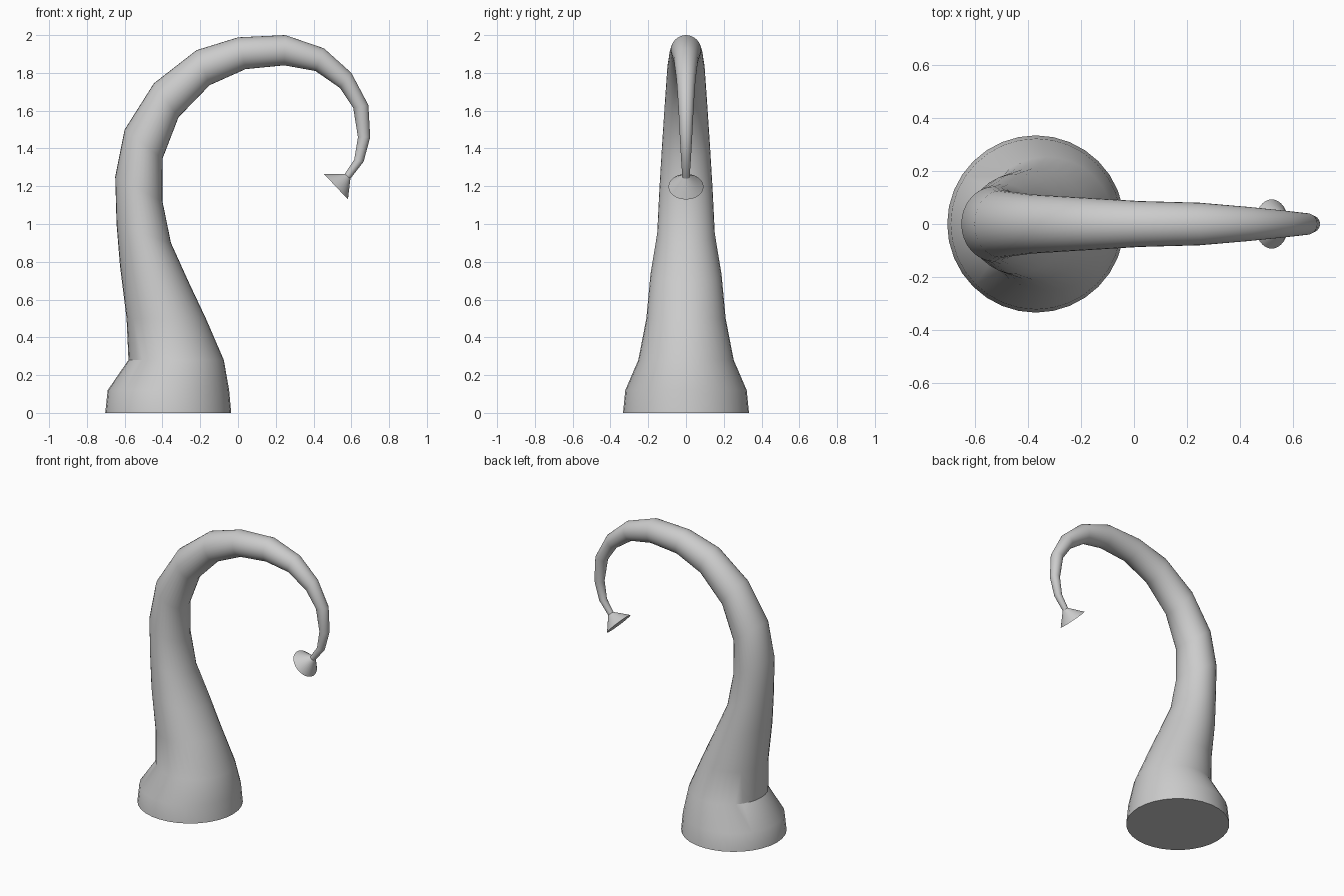
import bpy
import bmesh
import math
from mathutils import Vector

cube = bpy.data.objects.get("Cube")
if cube:
    bpy.data.objects.remove(cube, do_unlink=True)

SIDES = 32


def ring(bm, outer, inner):
    """Circle of vertices whose diameter runs from outer to inner in the xz plane."""
    a = Vector((outer[0], 0, outer[1]))
    b = Vector((inner[0], 0, inner[1]))
    centre, arm = (a + b) / 2, (a - b) / 2
    side = Vector((0, arm.length, 0))
    angles = [math.tau * i / SIDES for i in range(SIDES)]
    return [bm.verts.new(centre + arm * math.cos(t) + side * math.sin(t)) for t in angles]


def tube(name, outers, inners):
    """Closed tube lofted through rings set by its two side outlines."""
    bm = bmesh.new()
    rings = [ring(bm, o, i) for o, i in zip(outers, inners)]
    for low, high in zip(rings, rings[1:]):
        for i in range(SIDES):
            j = (i + 1) % SIDES
            bm.faces.new((low[i], low[j], high[j], high[i]))
    bm.faces.new(rings[0])
    bm.faces.new(rings[-1])
    bmesh.ops.recalc_face_normals(bm, faces=bm.faces)
    mesh = bpy.data.meshes.new(name)
    bm.to_mesh(mesh)
    bm.free()
    obj = bpy.data.objects.new(name, mesh)
    bpy.context.collection.objects.link(obj)
    bpy.ops.object.select_all(action="DESELECT")
    obj.select_set(True)
    bpy.context.view_layer.objects.active = obj
    bpy.ops.object.shade_smooth_by_angle(angle=math.radians(30))
    return obj


# Curling arm: outer and inner outlines from the broad foot to the thin tip
outer_line = [
    (-.703, 0), (-.69, .12), (-.58, .28), (-.59, .5), (-.625, .78), (-.643, 1.0),
    (-.65, 1.25), (-.6, 1.5), (-.445, 1.745), (-.22, 1.92), (0, 1.988), (.25, 2),
    (.455, 1.93), (.6, 1.8), (.69, 1.63), (.7, 1.46), (.665, 1.33), (.595, 1.24),
]
inner_line = [
    (-.036, 0), (-.047, .12), (-.075, .28), (-.17, .5), (-.26, .69), (-.355, .9),
    (-.4, 1.12), (-.4, 1.345), (-.315, 1.565), (-.15, 1.735), (.04, 1.82), (.245, 1.84),
    (.41, 1.81), (.54, 1.72), (.61, 1.615), (.635, 1.46), (.615, 1.34), (.565, 1.265),
]
tube("curling_arm", outer_line, inner_line)

# Flared cone on the tip, facing back down towards the foot
tube("tip_cone", [outer_line[-1], (.582, 1.13)], [inner_line[-1], (.455, 1.265)])
